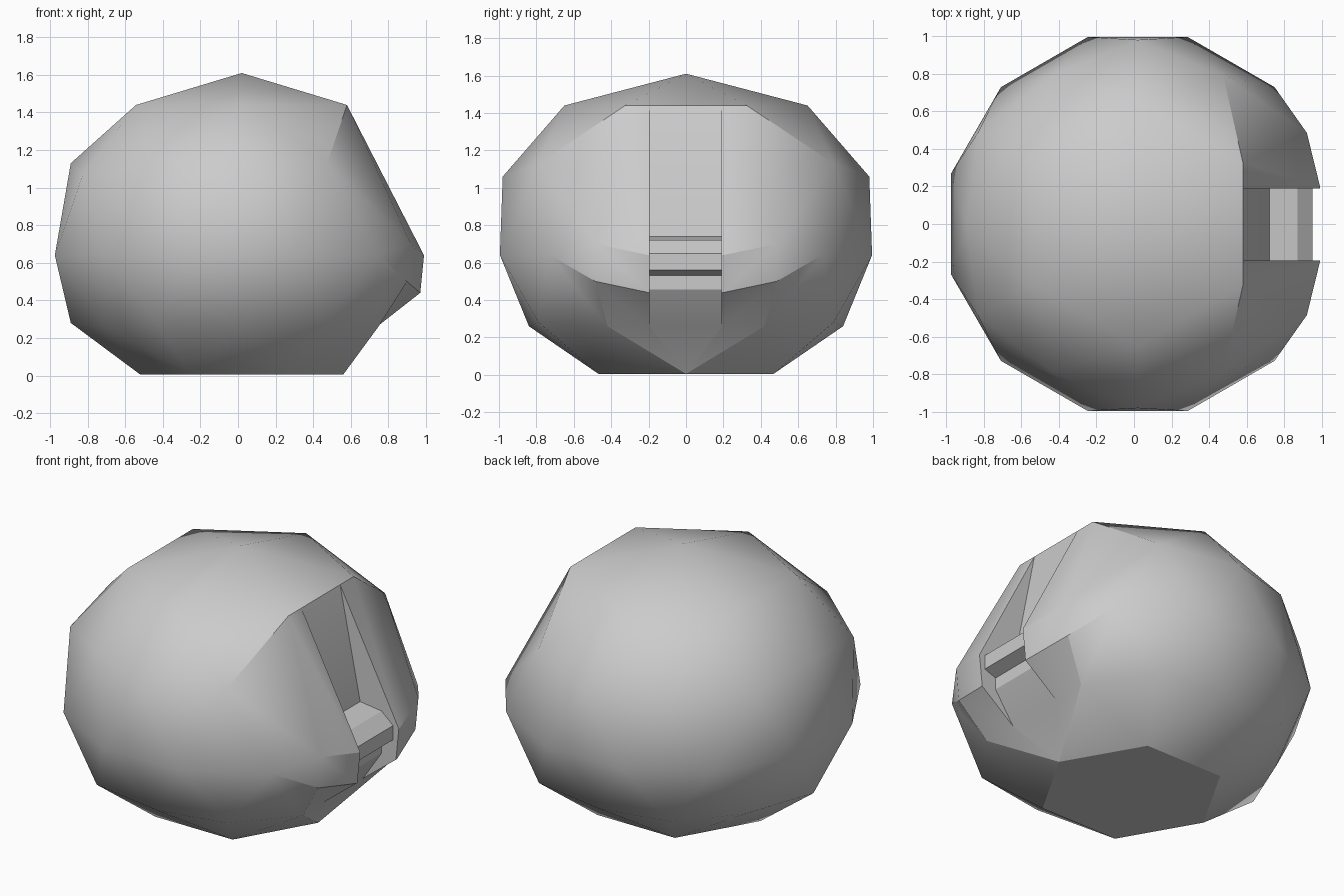
import bpy
import bmesh
from math import sin, cos, radians

cube = bpy.data.objects.get("Cube")
if cube:
    bpy.data.objects.remove(cube, do_unlink=True)

stone = bpy.data.materials.new("light grey")
stone.use_nodes = True
stone.diffuse_color = (0.6, 0.6, 0.6, 1)
stone.node_tree.nodes["Principled BSDF"].inputs["Base Color"].default_value = (0.6, 0.6, 0.6, 1)


def make_object(name, bm):
    bmesh.ops.recalc_face_normals(bm, faces=bm.faces[:])
    mesh = bpy.data.meshes.new(name)
    bm.to_mesh(mesh)
    bm.free()
    mesh.materials.append(stone)
    obj = bpy.data.objects.new(name, mesh)
    bpy.context.collection.objects.link(obj)
    return obj


bm = bmesh.new()
verts = {}


def ring(key, angles, radius, z):
    for a in angles:
        t = radians(a)
        verts[key, a] = bm.verts.new((0.02 + radius * cos(t), radius * sin(t), z))


def place(key, x, y, z):
    """Put a vertex and its mirror on the entrance side."""
    for side in (1, -1):
        k = (key[0], key[1] * side % 360)
        if k in verts:
            verts[k].co = (x, y * side, z)
        else:
            verts[k] = bm.verts.new((x, y * side, z))


removed = {("upper", 0), ("lower", 0)}


def face(*keys):
    keys = [(n, a % 360) for n, a in keys]
    if not removed & set(keys):
        bm.faces.new([verts[k] for k in keys])


# Faceted dome rings, six-fold symmetric
corners, between = range(0, 360, 60), range(30, 360, 60)
verts["top", 0] = bm.verts.new((0.02, 0, 1.61))
ring("crown", between, 0.65, 1.44)
ring("upper", corners, 0.91, 1.13)
ring("upper", between, 0.98, 1.06)
ring("equator", range(15, 360, 30), 1.03, 0.64)
ring("lower", corners, 0.91, 0.28)
ring("lower", between, 0.84, 0.26)
ring("base", corners, 0.54, 0.005)

# Reshaped entrance side
place(("crown", 30), 0.58, 0.325, 1.44)
place(("upper", 30), 0.92, 0.485, 0.70)
place(("equator", 15), 0.99, 0.2, 0.64)
place(("brow", 30), 0.90, 0.485, 0.50)
place(("brow", 15), 0.97, 0.2, 0.44)
place(("sill", 15), 0.74, 0.2, 0.26)

# Regular triangles
for a in corners:
    face(("top", 0), ("crown", a - 30), ("crown", a + 30))
    face(("crown", a - 30), ("upper", a), ("crown", a + 30))
    face(("base", a), ("base", a + 60), ("lower", a + 30))
    for s in (30, -30):
        face(("crown", a + s), ("upper", a), ("upper", a + s))
        face(("base", a), ("lower", a), ("lower", a + s))
for a in range(0, 360, 30):
    for level in ("upper", "lower"):
        if a not in (30, 330):
            face((level, a), ("equator", a - 15), ("equator", a + 15))
        face((level, a), (level, a + 30), ("equator", a + 15))
bm.faces.new([verts["base", a] for a in corners])

# Entrance faces, mirrored
for s in (1, -1):
    crown, peak, rim = ("crown", 30 * s), ("upper", 30 * s), ("equator", 15 * s)
    brow, lip, sill = ("brow", 30 * s), ("brow", 15 * s), ("sill", 15 * s)
    side, foot, base = ("equator", 45 * s), ("lower", 30 * s), ("base", 0)
    face(crown, peak, rim)
    face(peak, rim, lip, brow)
    face(peak, brow, side)
    face(side, brow, foot)
    face(brow, lip, sill, foot)
    face(foot, sill, base)
column = [("crown", 30), ("equator", 15), ("brow", 15), ("sill", 15)]
for (n, a), (m, b) in zip(column, column[1:]):
    face((n, a), (n, -a), (m, -b), (m, b))
face(("sill", 15), ("sill", -15), ("base", 0))
dome = make_object("dome_shell", bm)

# Stepped slot cutter
profile = [(0.579, 1.445), (0.72, 0.74), (0.87, 0.72), (0.95, 0.65), (0.95, 0.56),
           (0.87, 0.53), (0.87, 0.455), (0.74, 0.26), (1.2, 0.26), (1.2, 1.445)]
bm = bmesh.new()
outline = bm.faces.new([bm.verts.new((x, -0.195, z)) for x, z in profile])
extruded = bmesh.ops.extrude_face_region(bm, geom=[outline])["geom"]
bmesh.ops.translate(bm, vec=(0, 0.385, 0),
                    verts=[v for v in extruded if isinstance(v, bmesh.types.BMVert)])
cutter = make_object("slot_cutter", bm)
cutter.hide_render = True

cut = dome.modifiers.new("slot", "BOOLEAN")
cut.operation, cut.solver, cut.object = "DIFFERENCE", "EXACT", cutter
bpy.ops.object.select_all(action="DESELECT")
dome.select_set(True)
bpy.context.view_layer.objects.active = dome
bpy.ops.object.modifier_apply(modifier=cut.name)
bpy.data.objects.remove(cutter, do_unlink=True)
bpy.ops.object.shade_smooth_by_angle(angle=radians(30))
